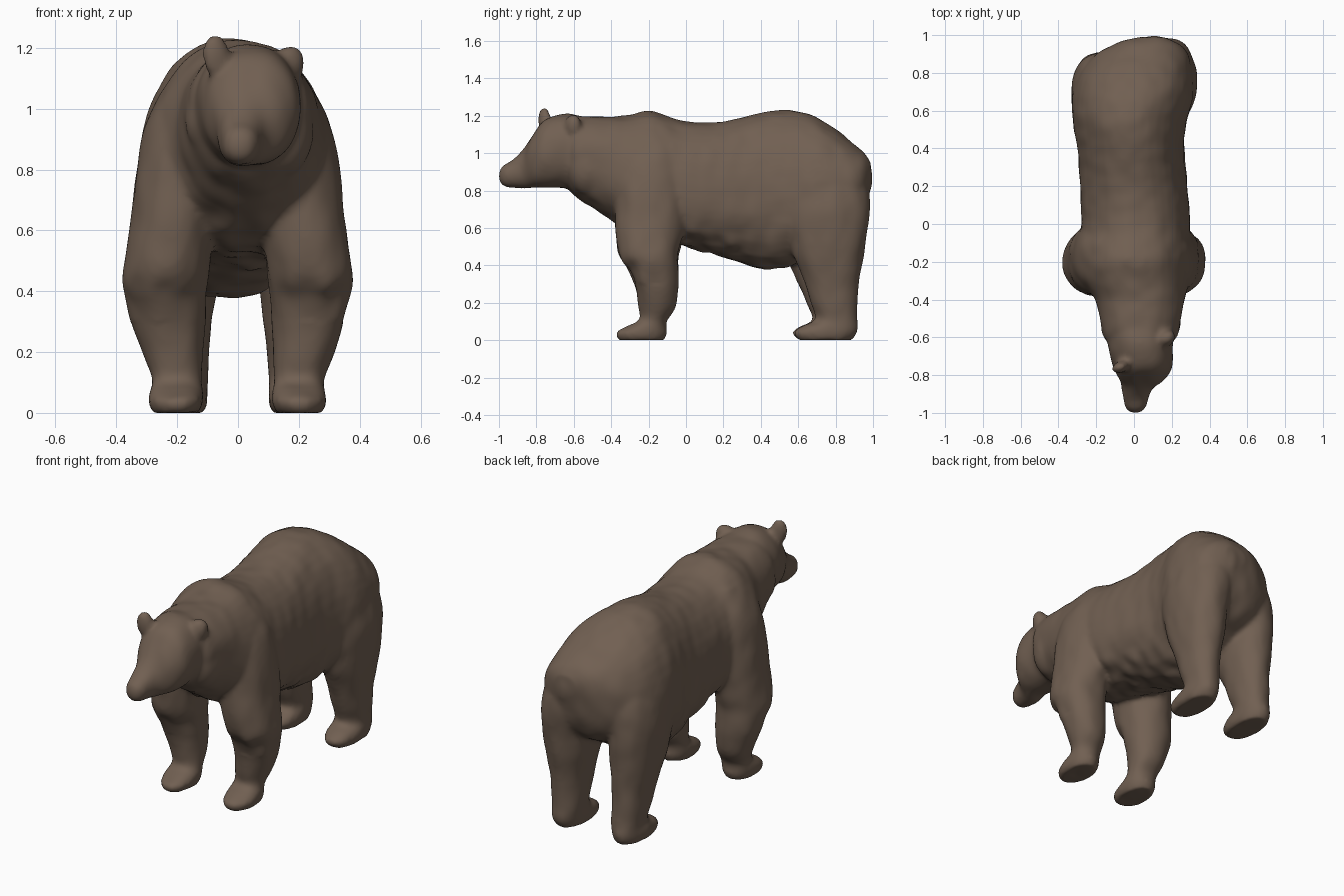
import bpy
import bmesh
import math
from mathutils import Vector, Matrix, noise

SIDES = 40
STEPS = 5

cube = bpy.data.objects.get("Cube")
if cube:
    bpy.data.objects.remove(cube, do_unlink=True)

fur = bpy.data.materials.new("brown_fur")
fur.use_nodes = True
colour = (0.165, 0.116, 0.084, 1.0)
fur.diffuse_color = colour
shader = fur.node_tree.nodes["Principled BSDF"]
shader.inputs["Base Color"].default_value = colour
shader.inputs["Roughness"].default_value = 0.8


def blend(rows):
    """Pass a smooth curve through every column of the section list."""
    result = []
    last = len(rows) - 1
    for i in range(last):
        before, start = rows[max(i - 1, 0)], rows[i]
        end, after = rows[i + 1], rows[min(i + 2, last)]
        for step in range(STEPS):
            t = step / STEPS
            result.append([
                b + 0.5 * t * (c - a + t * (2 * a - 5 * b + 4 * c - d
                                            + t * (3 * (b - c) + d - a)))
                for a, b, c, d in zip(before, start, end, after)])
    result.append(rows[-1])
    return result


def skin(bm, rings):
    """Join closed rings of points into a capped solid."""
    loops = [[bm.verts.new(p) for p in ring] for ring in rings]
    for low, high in zip(loops, loops[1:]):
        for i in range(SIDES):
            j = (i + 1) % SIDES
            bm.faces.new((low[i], low[j], high[j], high[i]))
    bm.faces.new(loops[0])
    bm.faces.new(loops[-1])


def rounded(angle, power=0.92):
    """Point on a slightly squared unit circle."""
    c, s = math.cos(angle), math.sin(angle)
    return (math.copysign(abs(c) ** power, c), math.copysign(abs(s) ** power, s))


CIRCLE = [rounded(math.tau * i / SIDES) for i in range(SIDES)]


def loft_along_body(bm, rows):
    """Sections: y, right, left, bottom, top, height of the widest line."""
    rings = []
    for y, right, left, bottom, top, wide in blend(rows):
        middle, half = (left + right) / 2, (left - right) / 2
        rings.append([(middle + half * c, y,
                       wide + s * ((top - wide) if s > 0 else (wide - bottom)))
                      for c, s in CIRCLE])
    skin(bm, rings)


def loft_leg(bm, rows, side, lead=0.0):
    """Sections: z, inner, outer, front, back. The lead moves the thigh forward."""
    rings = []
    for z, inner, outer, front, back in blend(rows):
        middle = (front + back) / 2 - lead * min(z / 0.7, 1)
        rings.append([(side * ((inner + outer) / 2 + c * (outer - inner) / 2),
                       middle + s * (back - front) / 2, z)
                      for c, s in CIRCLE])
    skin(bm, rings)


def blob(bm, centre, size, turn=0.0, lean=0.0):
    """Stretched ball, turned about z and leaned about y."""
    place = (Matrix.Translation(centre) @ Matrix.Rotation(turn, 4, 'Z')
             @ Matrix.Rotation(lean, 4, 'Y') @ Matrix.Diagonal((*size, 1)))
    bmesh.ops.create_uvsphere(bm, u_segments=24, v_segments=16, radius=1, matrix=place)


torso = [
    (0.99, 0.03, 0.16, 0.84, 0.95, 0.9),
    (0.955, -0.1, 0.24, 0.68, 1.0, 0.86),
    (0.9, -0.2, 0.285, 0.58, 1.045, 0.82),
    (0.8, -0.285, 0.31, 0.52, 1.13, 0.79),
    (0.68, -0.325, 0.315, 0.46, 1.2, 0.77),
    (0.55, -0.325, 0.28, 0.395, 1.23, 0.76),
    (0.4, -0.3, 0.265, 0.38, 1.215, 0.74),
    (0.2, -0.288, 0.285, 0.445, 1.17, 0.74),
    (0, -0.28, 0.3, 0.5, 1.17, 0.76),
    (-0.12, -0.285, 0.295, 0.52, 1.205, 0.82),
    (-0.2, -0.29, 0.295, 0.54, 1.228, 0.84),
    (-0.3, -0.27, 0.29, 0.58, 1.205, 0.86),
    (-0.4, -0.205, 0.27, 0.64, 1.195, 0.92),
    (-0.5, -0.18, 0.25, 0.71, 1.2, 0.97),
    (-0.6, -0.155, 0.225, 0.775, 1.19, 1.0),
    (-0.65, -0.1, 0.15, 0.83, 1.13, 1.0),
]

head = [
    (-0.48, -0.1, 0.16, 0.84, 1.16, 1.0),
    (-0.58, -0.14, 0.2, 0.81, 1.205, 1.01),
    (-0.68, -0.13, 0.205, 0.815, 1.205, 1.01),
    (-0.76, -0.11, 0.2, 0.815, 1.175, 1.0),
    (-0.82, -0.08, 0.165, 0.815, 1.1, 0.97),
    (-0.87, -0.065, 0.1, 0.812, 1.02, 0.91),
    (-0.93, -0.055, 0.075, 0.812, 0.965, 0.89),
    (-0.975, -0.045, 0.06, 0.825, 0.94, 0.885),
    (-1.0, -0.02, 0.035, 0.855, 0.91, 0.885),
]

foreleg = [
    (1.12, 0.1, 0.21, -0.28, -0.08),
    (0.97, 0.06, 0.295, -0.35, -0.01),
    (0.8, 0.06, 0.335, -0.375, 0.0),
    (0.65, 0.07, 0.35, -0.38, 0.0),
    (0.55, 0.085, 0.365, -0.375, -0.02),
    (0.45, 0.095, 0.38, -0.355, -0.04),
    (0.38, 0.105, 0.37, -0.305, -0.04),
    (0.28, 0.11, 0.345, -0.27, -0.04),
    (0.18, 0.115, 0.31, -0.255, -0.055),
    (0.11, 0.12, 0.285, -0.25, -0.1),
    (0.075, 0.115, 0.288, -0.31, -0.105),
    (0.04, 0.112, 0.292, -0.375, -0.1),
    (0, 0.125, 0.28, -0.36, -0.115),
]

hind_leg = [
    (1.05, 0.09, 0.21, 0.56, 0.79),
    (0.9, 0.045, 0.29, 0.53, 0.935),
    (0.75, 0.04, 0.325, 0.53, 0.985),
    (0.6, 0.05, 0.332, 0.54, 0.973),
    (0.45, 0.065, 0.315, 0.58, 0.95),
    (0.3, 0.085, 0.29, 0.635, 0.925),
    (0.2, 0.095, 0.28, 0.665, 0.915),
    (0.11, 0.1, 0.27, 0.69, 0.915),
    (0.075, 0.1, 0.275, 0.62, 0.92),
    (0.04, 0.1, 0.28, 0.573, 0.915),
    (0, 0.11, 0.27, 0.6, 0.89),
]

bm = bmesh.new()
loft_along_body(bm, torso)
loft_along_body(bm, head)
for side, lead in ((-1, 0.08), (1, 0.0)):
    loft_leg(bm, foreleg, side)
    loft_leg(bm, hind_leg, side, lead)

# Ears, tilted with the turned head
blob(bm, (-0.07, -0.755, 1.17), (0.05, 0.032, 0.078), 0.4, -0.2)
blob(bm, (0.165, -0.605, 1.14), (0.055, 0.045, 0.07), 0.5, 0.3)
# Cheek ruffs, fuller on the left, and short tail
blob(bm, (-0.09, -0.54, 0.97), (0.085, 0.1, 0.13))
blob(bm, (0.15, -0.52, 0.93), (0.1, 0.12, 0.15))
blob(bm, (0.11, 0.96, 0.87), (0.05, 0.04, 0.09))

bmesh.ops.recalc_face_normals(bm, faces=bm.faces)
mesh = bpy.data.meshes.new("bear_body")
bm.to_mesh(mesh)
bm.free()
bear = bpy.data.objects.new("bear_body", mesh)
bpy.context.scene.collection.objects.link(bear)
mesh.materials.append(fur)

# Fuse the parts into one soft skin
fuse = bear.modifiers.new("fuse", 'REMESH')
fuse.mode = 'VOXEL'
fuse.voxel_size = 0.013
soften = bear.modifiers.new("soften", 'SMOOTH')
soften.factor = 0.5
soften.iterations = 10
bpy.context.view_layer.objects.active = bear
bear.select_set(True)
for name in ("fuse", "soften"):
    bpy.ops.object.modifier_apply(modifier=name)

# Shaggy fur: gentle overall, stronger on the low undersides of the trunk
mesh = bear.data
moves = []
for v in mesh.vertices:
    p = v.co
    trunk = 0.3 < p.z and -0.65 < p.y < 0.6
    shaggy = min(max(-v.normal.z * 1.5, 0), 1) * min(max((0.85 - p.z) * 4, 0), 1) * trunk
    amount = 0.005 + 0.01 * shaggy
    moves.append(v.normal * amount * noise.noise(Vector((p.x * 12, p.y * 12, p.z * 8))))
for v, move in zip(mesh.vertices, moves):
    v.co += move
    v.co.z = max(v.co.z, 0)

bpy.ops.object.shade_smooth()
